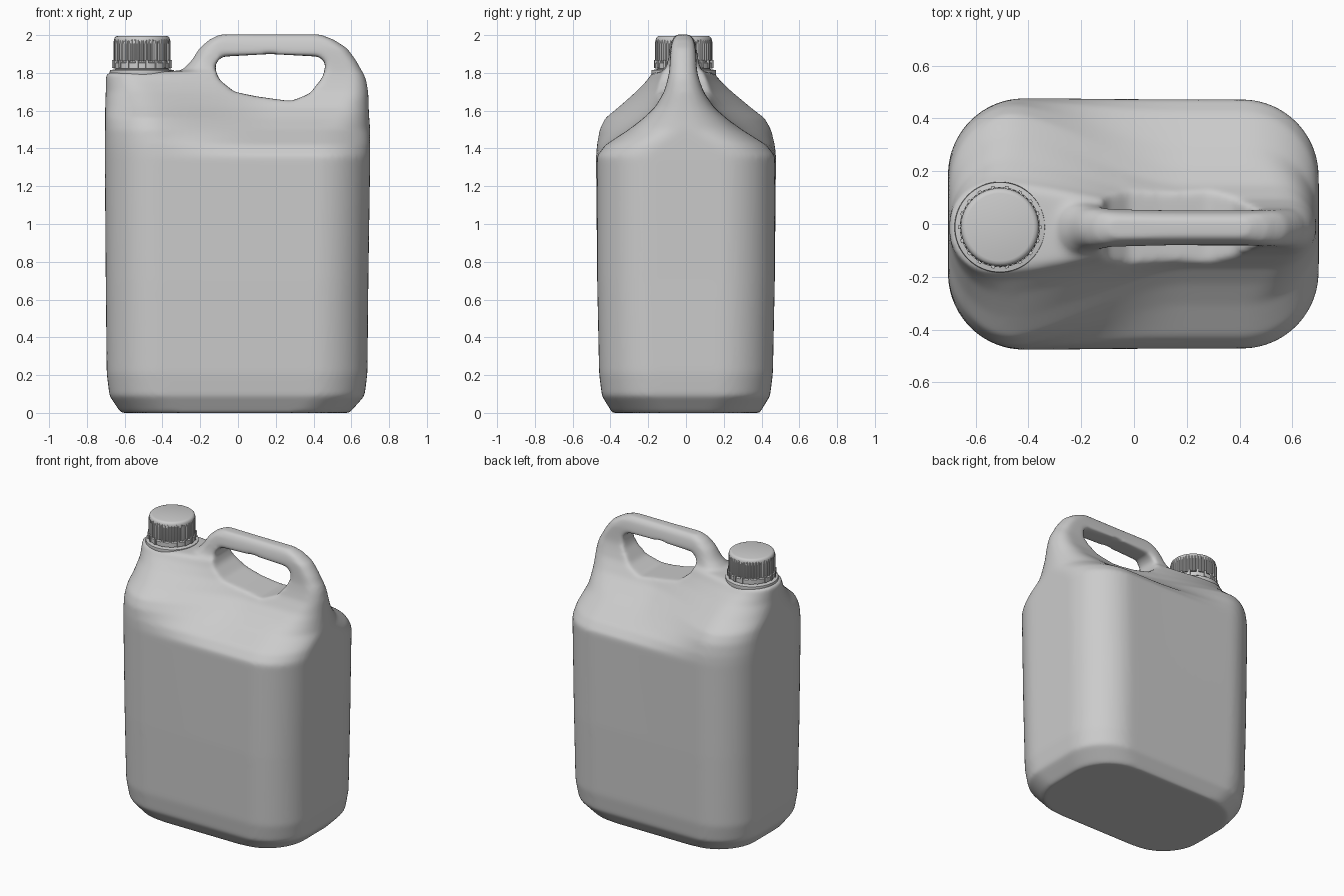
import bpy, bmesh, math

cube = bpy.data.objects.get("Cube")
if cube:
    bpy.data.objects.remove(cube)

plastic = bpy.data.materials.new("grey plastic")
plastic.use_nodes = True
GREY = (0.6, 0.6, 0.6, 1)
plastic.diffuse_color = GREY
plastic.node_tree.nodes["Principled BSDF"].inputs["Base Color"].default_value = GREY


def finish(name, bm, smooth=True):
    bmesh.ops.recalc_face_normals(bm, faces=bm.faces)
    mesh = bpy.data.meshes.new(name)
    bm.to_mesh(mesh)
    bm.free()
    mesh.materials.append(plastic)
    obj = bpy.data.objects.new(name, mesh)
    bpy.context.collection.objects.link(obj)
    if smooth:
        bpy.ops.object.select_all(action="DESELECT")
        obj.select_set(True)
        bpy.context.view_layer.objects.active = obj
        bpy.ops.object.shade_smooth_by_angle(angle=math.radians(35))
    return obj


def loft(name, rings):
    """Skin closed rings of points and cap both ends."""
    bm = bmesh.new()
    loops = [[bm.verts.new(p) for p in ring] for ring in rings]
    n = len(loops[0])
    for a, b in zip(loops, loops[1:]):
        for i in range(n):
            j = (i + 1) % n
            bm.faces.new((a[i], a[j], b[j], b[i]))
    bm.faces.new(loops[0])
    bm.faces.new(loops[-1])
    return finish(name, bm)


# Bottle: each level has left x, right x, and half depth at both ends
LEVELS = [
    (0.00, -0.62, 0.59, 0.39, 0.39),
    (0.09, -0.68, 0.67, 0.445, 0.445),
    (0.21, -0.695, 0.685, 0.46, 0.46),
    (0.70, -0.70, 0.69, 0.47, 0.47),
    (1.36, -0.705, 0.70, 0.477, 0.472),
    (1.42, -0.705, 0.70, 0.475, 0.425),
    (1.50, -0.704, 0.70, 0.465, 0.30),
    (1.56, -0.703, 0.695, 0.435, 0.22),
    (1.62, -0.703, 0.692, 0.36, 0.155),
    (1.70, -0.70, 0.69, 0.26, 0.105),
    (1.76, -0.70, 0.68, 0.195, 0.085),
    (1.80, -0.70, 0.665, 0.165, 0.075),
    (1.812, -0.30, 0.655, 0.12, 0.073),
    (1.86, -0.25, 0.63, 0.095, 0.07),
    (1.93, -0.205, 0.58, 0.08, 0.066),
    (1.975, -0.155, 0.51, 0.07, 0.056),
    (2.003, -0.10, 0.44, 0.045, 0.035),
]


def bottle_ring(z, left, right, deep_left, deep_right, steps=48):
    shift = -0.015 * min(1, max(0, (z - 1.4) / 0.4))
    side = []
    for i in range(steps + 1):
        x = (left + right) / 2 - (right - left) / 2 * math.cos(math.pi * i / steps)
        t = min(1, max(0, (x + 0.55) / 0.75))
        w = deep_left + (deep_right - deep_left) * t * t * (3 - 2 * t)
        r = min(0.29, w * 0.95)
        e = max(0, r - min(x - left, right - x))
        side.append((x, w - r + math.sqrt(max(0, r * r - e * e))))
    return ([(x, shift - y, z) for x, y in side]
            + [(x, shift + y, z) for x, y in reversed(side)])


bottle = loft("bottle", [bottle_ring(*level) for level in LEVELS])

# Grip opening cut through the ridge
GRIP = [(-0.12, 1.82), (-0.10, 1.765), (-0.02, 1.70), (0.10, 1.675), (0.28, 1.65),
        (0.38, 1.69), (0.45, 1.78), (0.465, 1.85), (0.43, 1.886), (0.17, 1.90),
        (-0.08, 1.886), (-0.115, 1.86)]
cutter = loft("grip_cutter", [[(x, y, z) for x, z in GRIP] for y in (-0.7, 0.7)])
cutter.hide_render = True
cutter.hide_viewport = True

cut = bottle.modifiers.new("grip opening", "BOOLEAN")
cut.operation = "DIFFERENCE"
cut.object = cutter
cut.solver = "EXACT"
remesh = bottle.modifiers.new("even skin", "REMESH")
remesh.mode = "VOXEL"
remesh.voxel_size = 0.013
remesh.use_smooth_shade = True
soften = bottle.modifiers.new("soft edges", "SMOOTH")
soften.factor = 0.5
soften.iterations = 12

# Neck and screw cap
CX, CY = -0.508, -0.012


def turned(name, profile, sides=64, ribs=0.0):
    """Turned part; ribs pushes every second pair of points outward."""
    return loft(name, [[(CX + (r + ribs * (i % 4 < 2)) * math.cos(math.tau * i / sides),
                         CY + (r + ribs * (i % 4 < 2)) * math.sin(math.tau * i / sides), z)
                        for i in range(sides)] for r, z in profile])


turned("neck", [(0.165, 1.77), (0.172, 1.80), (0.17, 1.814), (0.14, 1.82), (0.135, 1.90)])
turned("cap_seal_ring", [(0.14, 1.822), (0.152, 1.824), (0.152, 1.853), (0.14, 1.857)])
turned("cap_skirt", [(0.146, 1.862), (0.146, 1.965), (0.143, 1.977)], sides=192, ribs=0.005)
turned("cap_top", [(0.148, 1.955), (0.148, 1.975), (0.145, 1.986), (0.138, 1.993), (0.128, 1.996)])

# Small tabs joining the cap to its seal ring
bm = bmesh.new()
TABS = 18
for k in range(TABS):
    a = math.tau * k / TABS
    cube = bmesh.ops.create_cube(bm, size=1)["verts"]
    bmesh.ops.scale(bm, vec=(0.016, 0.014, 0.042), verts=cube)
    bmesh.ops.translate(bm, vec=(0.15, 0, 1.846), verts=cube)
    for v in cube:
        x, y = v.co.x, v.co.y
        v.co.x = CX + x * math.cos(a) - y * math.sin(a)
        v.co.y = CY + x * math.sin(a) + y * math.cos(a)
finish("cap_tabs", bm, smooth=False)
